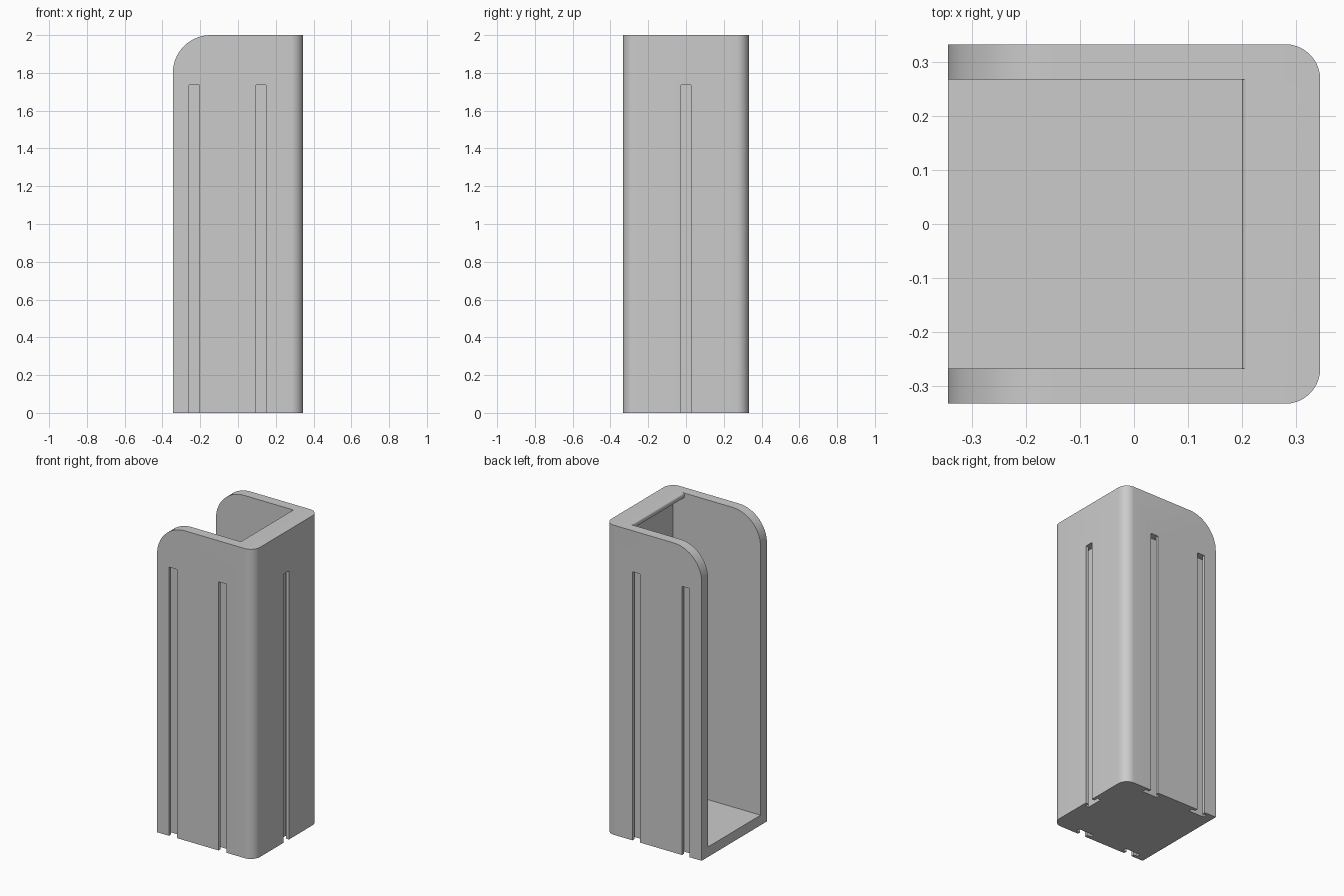
import bpy, bmesh
from math import sin, cos, pi, radians
from mathutils import Matrix, Vector

if "Cube" in bpy.data.objects:
    bpy.data.objects.remove(bpy.data.objects["Cube"])

HX, HY, HEIGHT = 0.345, 0.333, 2.0      # half length, half width, height
WALL = 0.065

grey = bpy.data.materials.new("plain grey")
grey.use_nodes = True
grey.diffuse_color = (0.6, 0.6, 0.6, 1)
grey.node_tree.nodes["Principled BSDF"].inputs["Base Color"].default_value = (0.6, 0.6, 0.6, 1)


def add_object(name, bm):
    bmesh.ops.recalc_face_normals(bm, faces=bm.faces)
    mesh = bpy.data.meshes.new(name)
    bm.to_mesh(mesh)
    bm.free()
    mesh.materials.append(grey)
    obj = bpy.data.objects.new(name, mesh)
    bpy.context.collection.objects.link(obj)
    return obj


def prism(name, points, low, high, matrix=Matrix()):
    """Extrude a 2D outline from low to high, then place it."""
    bm = bmesh.new()
    face = bm.faces.new([bm.verts.new((x, y, low)) for x, y in points])
    grown = bmesh.ops.extrude_face_region(bm, geom=[face])
    verts = [v for v in grown["geom"] if isinstance(v, bmesh.types.BMVert)]
    bmesh.ops.translate(bm, verts=verts, vec=(0, 0, high - low))
    bm.transform(matrix)
    return add_object(name, bm)


def cut(target, cutter):
    cutter.hide_render = True
    mod = target.modifiers.new("cut", "BOOLEAN")
    mod.operation = "DIFFERENCE"
    mod.solver = "EXACT"
    mod.object = cutter
    bpy.context.view_layer.objects.active = target
    bpy.ops.object.modifier_apply(modifier=mod.name)
    bpy.data.objects.remove(cutter)


def round_edges(bm, test, radius, steps):
    edges = [e for e in bm.edges if all(test(v.co) for v in e.verts)]
    bmesh.ops.bevel(bm, geom=edges, offset=radius, segments=steps, profile=0.5,
                    affect="EDGES")


# Outer block with rounded closed side and rounded top on the open side
bm = bmesh.new()
bmesh.ops.create_cube(bm, size=1)
bmesh.ops.scale(bm, vec=(2 * HX, 2 * HY, HEIGHT), verts=bm.verts)
bmesh.ops.translate(bm, vec=(0, 0, HEIGHT / 2), verts=bm.verts)
round_edges(bm, lambda c: c.x < 0 and c.z > 1, 0.2, 16)
for side in (-1, 1):
    round_edges(bm, lambda c: c.x > HX - 0.001 and c.y * side > 0, WALL, 10)
holder = add_object("holder_body", bm)

# Inner channel, leaving a floor and a round-nosed lip at the top
nose, r, lip = 0.2, 0.0125, 0.035
arc = [i * pi / 16 for i in range(9)]
outline = [(-0.5, WALL), (HX - WALL, WALL), (HX - WALL, HEIGHT - lip)]
outline += [(nose + r - r * sin(a), HEIGHT - lip + r - r * cos(a)) for a in arc]
outline += [(nose + r - r * cos(a), HEIGHT - r + r * sin(a)) for a in arc]
outline += [(nose + r, 2.2), (-0.5, 2.2)]
upright = Matrix.Rotation(radians(90), 4, "X")
cut(holder, prism("channel_cutter", outline, WALL - HY, HY - WALL, upright))

# T-shaped slots open at the bottom: two on each side wall, one on the closed wall
neck, head, lip_depth, depth = 0.0275, 0.055, 0.02, 0.045
half = [(neck, 0.05), (neck, -lip_depth), (head, -lip_depth), (head, -depth)]
slot = half + [(-x, y) for x, y in reversed(half)]
places = [(x, s * HY, 0 if s > 0 else 180) for x in (-0.232, 0.122) for s in (-1, 1)]
places.append((HX, 0, -90))
for x, y, turn in places:
    place = Matrix.Translation(Vector((x, y, 0))) @ Matrix.Rotation(radians(turn), 4, "Z")
    cut(holder, prism("slot_cutter", slot, -0.1, 1.735, place))

# Smooth rounded parts, keep hard edges
bpy.ops.object.select_all(action="DESELECT")
holder.select_set(True)
bpy.context.view_layer.objects.active = holder
bpy.ops.object.shade_smooth_by_angle(angle=radians(30))
